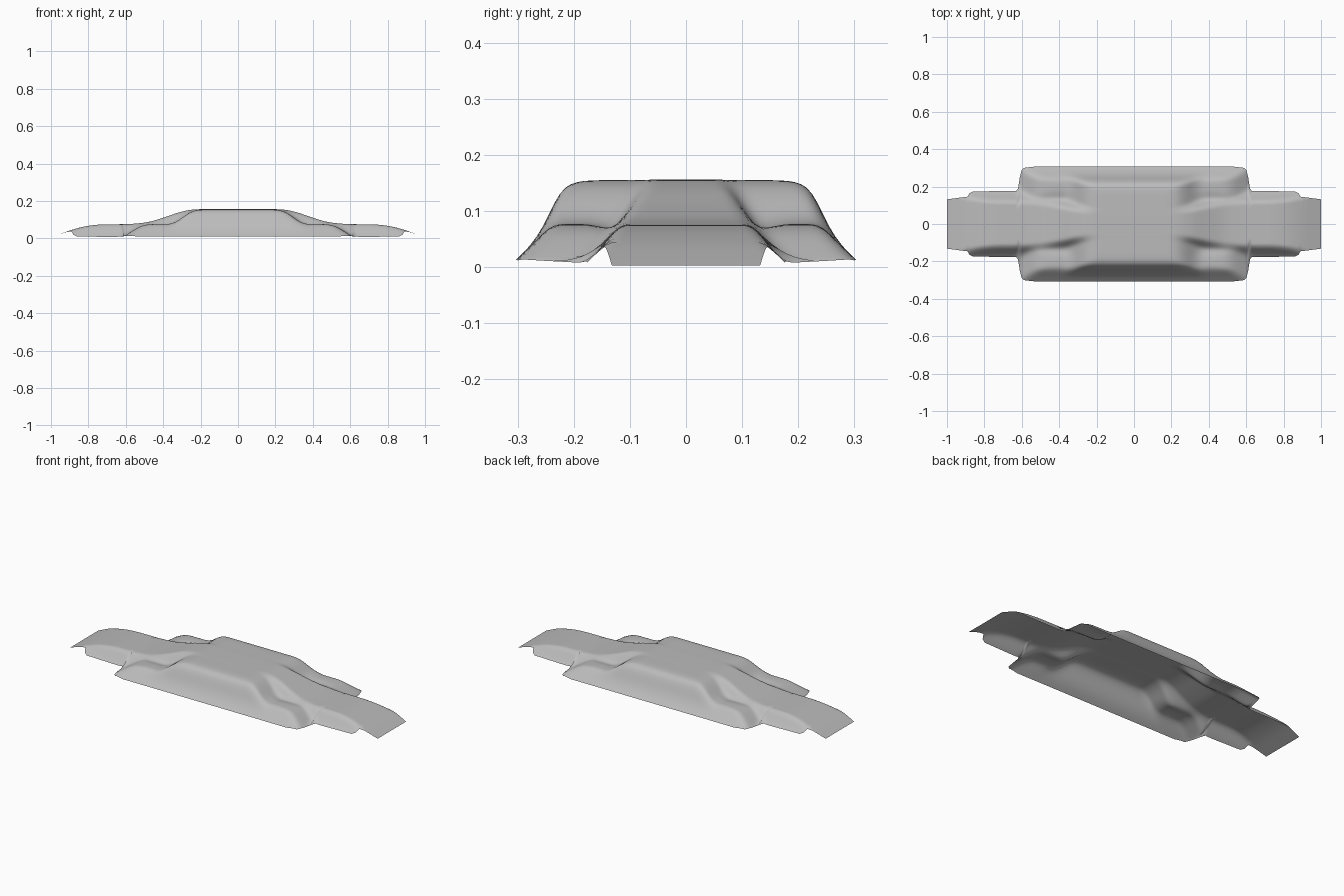
import bpy, bmesh

if "Cube" in bpy.data.objects:
    bpy.data.objects.remove(bpy.data.objects["Cube"])

# Half profiles as (distance from centre, height); the shell is symmetric in x and y
SPINE_X = [(0, .156), (.24, .156), (.31, .142), (.4, .11), (.48, .086), (.58, .076),
           (.74, .075), (.82, .065), (.9, .043), (1, .003), (1.05, -.018)]
SPINE_Y = [(0, .165), (.07, .158), (.105, .098), (.125, .07), (.15, .036), (.175, .008), (.22, -.03)]
LOBE_X = [(0, .077), (.45, .077), (.51, .072), (.56, .044), (.615, .008), (.66, -.02)]
LOBE_Y = [(0, .069), (.14, .069), (.18, .078), (.225, .079), (.245, .072), (.27, .044), (.307, .009), (.34, -.02)]
DECK_X = [(0, .156), (.2, .156), (.25, .147), (.29, .117), (.34, .08), (.47, -.02)]
DECK_Y = [(0, .156), (.165, .155), (.2, .152), (.226, .137), (.245, .09), (.27, .046), (.307, .009), (.34, -.02)]
OUTLINE = [(0, .307), (.53, .307), (.59, .3), (.605, .285), (.62, .19), (.63, .177),
           (.86, .174), (.88, .165), (.89, .146), (1, .132)]


def lerp(pts, t):
    t = abs(t)
    for (a, za), (b, zb) in zip(pts, pts[1:]):
        if t <= b:
            return za + (zb - za) * (t - a) / (b - a)
    return pts[-1][1]


def raw_height(x, y):
    spine = min(lerp(SPINE_X, x), lerp(SPINE_Y, y))
    lobe = min(lerp(LOBE_X, x), lerp(LOBE_Y, y))
    deck = min(lerp(DECK_X, x), lerp(DECK_Y, y))
    return max(spine, lobe, deck)


def height(x, y):
    # local averaging gives soft creases
    taps = [(-1, 1), (-.5, 2), (0, 2), (.5, 2), (1, 1)]
    total = sum(a * b * raw_height(x + .036 * i, y + .017 * j) for i, a in taps for j, b in taps)
    return max(0, total / 64)


# Open moulded shell, swept along x
NX, NY = 200, 60
bm = bmesh.new()
rows = []
for i in range(NX + 1):
    x = -1 + 2 * i / NX
    w = lerp(OUTLINE, x)
    ys = [w * (2 * j / NY - 1) for j in range(NY + 1)]
    rows.append([bm.verts.new((x, y, height(x, y))) for y in ys])
for r0, r1 in zip(rows, rows[1:]):
    for j in range(NY):
        bm.faces.new((r0[j], r1[j], r1[j + 1], r0[j + 1]))

me = bpy.data.meshes.new("body_shell")
bm.to_mesh(me)
bm.free()
shell = bpy.data.objects.new("body_shell", me)
bpy.context.collection.objects.link(shell)
bpy.context.view_layer.objects.active = shell
shell.select_set(True)
bpy.ops.object.shade_smooth()

# Mid grey finish
grey = bpy.data.materials.new("mid_grey")
grey.diffuse_color = (.5, .5, .5, 1)
grey.use_nodes = True
grey.node_tree.nodes["Principled BSDF"].inputs["Base Color"].default_value = grey.diffuse_color
me.materials.append(grey)
